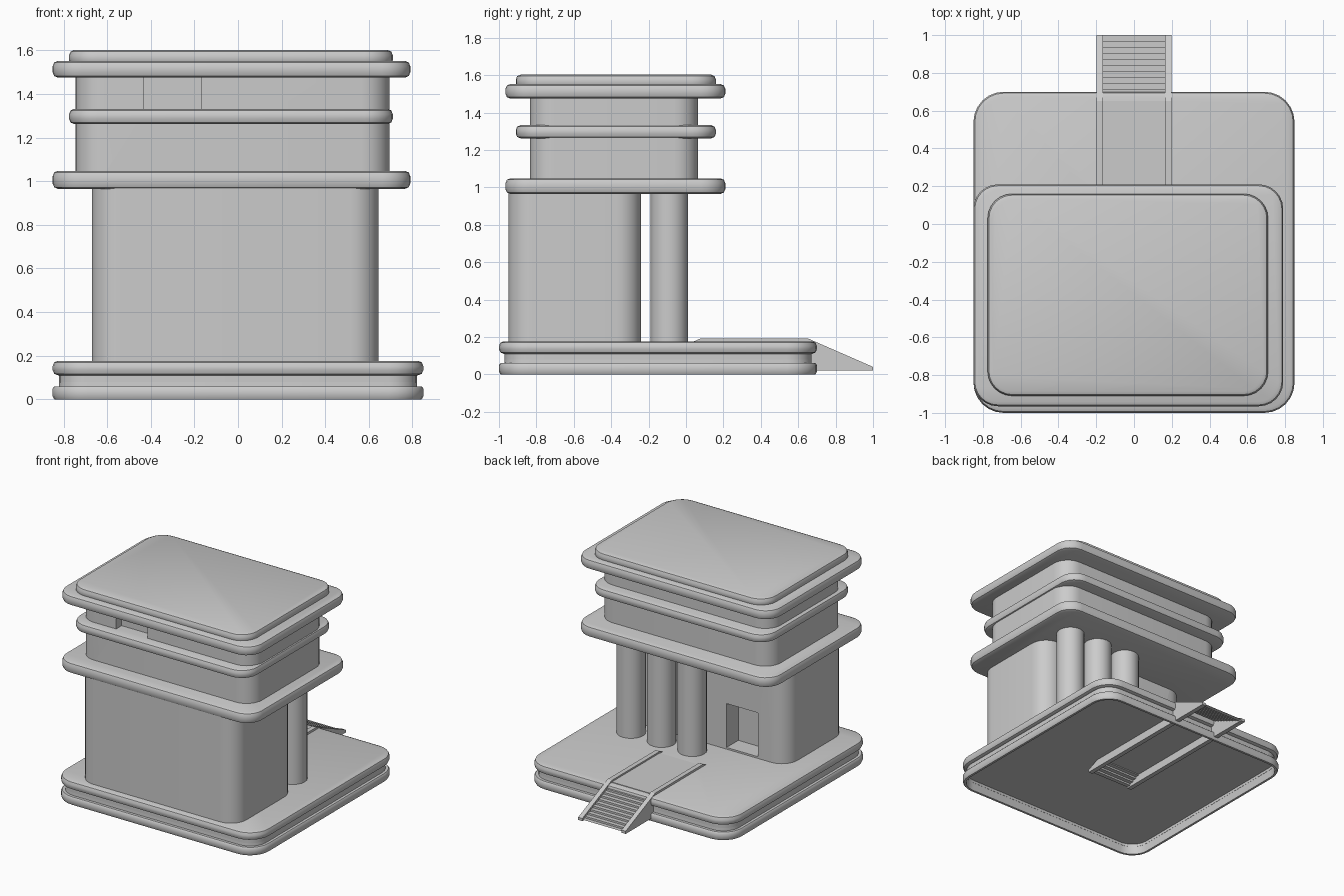
import bpy, bmesh, math

if "Cube" in bpy.data.objects:
    bpy.data.objects.remove(bpy.data.objects["Cube"])

X0, X1 = -0.85, 0.79          # wide slab extents
MX0, MX1 = -0.775, 0.71       # narrow band extents


def make_object(name, bm, smooth=True):
    bmesh.ops.recalc_face_normals(bm, faces=bm.faces)
    mesh = bpy.data.meshes.new(name)
    bm.to_mesh(mesh)
    bm.free()
    ob = bpy.data.objects.new(name, mesh)
    bpy.context.collection.objects.link(ob)
    if smooth:
        bpy.ops.object.select_all(action='DESELECT')
        ob.select_set(True)
        bpy.context.view_layer.objects.active = ob
        bpy.ops.object.shade_smooth_by_angle(angle=math.radians(40))
    return ob


def rounded_stack(name, x0, x1, y0, y1, r, rings, seg=6):
    """Rounded rectangle lofted through (inset, z) rings and capped."""
    bm = bmesh.new()
    loops = []
    for inset, z in rings:
        rad = r - inset
        loop = []
        corners = [(x1 - r, y1 - r), (x0 + r, y1 - r), (x0 + r, y0 + r), (x1 - r, y0 + r)]
        for c, (cx, cy) in enumerate(corners):
            for i in range(seg + 1):
                a = math.pi / 2 * (c + i / seg)
                loop.append(bm.verts.new((cx + rad * math.cos(a), cy + rad * math.sin(a), z)))
        loops.append(loop)
    n = len(loops[0])
    for a, b in zip(loops, loops[1:]):
        for i in range(n):
            bm.faces.new((a[i], a[(i + 1) % n], b[(i + 1) % n], b[i]))
    bm.faces.new(loops[0])
    bm.faces.new(loops[-1])
    return make_object(name, bm)


def soft_rings(z0, z1, e=0.025):
    """Ring profile of a slab with rounded top and bottom edges."""
    arc = [(e * (1 - math.cos(t)), e * (1 - math.sin(t))) for t in (0, math.pi / 4, math.pi / 2)]
    arc.reverse()                                   # offset in first, full depth last
    low = [(e * (1 - math.sin(t)), z0 + e * (1 - math.cos(t))) for t in (0, math.pi / 4, math.pi / 2)]
    return low + [(i, z0 + z1 - z) for i, z in reversed(low)]


def extrude_side(name, outline, x0, x1):
    """Closed (y, z) outline extruded along x."""
    bm = bmesh.new()
    face = bm.faces.new([bm.verts.new((x0, y, z)) for y, z in outline])
    ext = bmesh.ops.extrude_face_region(bm, geom=[face])
    bmesh.ops.translate(bm, vec=(x1 - x0, 0, 0),
                        verts=[v for v in ext['geom'] if isinstance(v, bmesh.types.BMVert)])
    return make_object(name, bm, smooth=False)


def cut(target, name, x0, x1, y0, y1, z0, z1):
    """Recess with a box cutter."""
    cutter = extrude_side(name, [(y0, z0), (y1, z0), (y1, z1), (y0, z1)], x0, x1)
    cutter.hide_render = True
    cutter.hide_viewport = True
    mod = target.modifiers.new("recess", 'BOOLEAN')
    mod.object = cutter
    mod.solver = 'EXACT'


# Grooved base, underside slightly hollow
rounded_stack("base_plinth", -0.85, 0.85, -1.0, 0.7, 0.16,
              [(0.03, 0.08), (0.025, 0.0), (0.008, 0.0), (0, 0.015), (0, 0.05), (0.008, 0.06),
               (0.03, 0.06), (0.03, 0.11)] + soft_rings(0.11, 0.177))

# Lower storey with door recess at the back
body = rounded_stack("lower_storey", -0.67, 0.645, -0.95, -0.24, 0.13, [(0, 0.165), (0, 0.985)], 8)
cut(body, "door_cutter", -0.43, -0.17, -0.38, -0.1, 0.19, 0.52)

# Porch columns
for i in range(3):
    bm = bmesh.new()
    bmesh.ops.create_cone(bm, cap_ends=True, segments=20, radius1=0.1, radius2=0.1, depth=0.82)
    bmesh.ops.translate(bm, verts=bm.verts, vec=(0.01 + 0.255 * i, -0.09, 0.575))
    make_object(f"column_{i + 1}", bm)

# Upper storey with window recess at the front
upper = rounded_stack("upper_storey", -0.745, 0.695, -0.835, 0.065, 0.13, [(0, 1.03), (0, 1.5)], 8)
cut(upper, "window_cutter", -0.43, -0.17, -1.0, -0.77, 1.32, 1.48)

# Floor slab, middle band, roof slab, roof cap
rounded_stack("floor_slab", X0, X1, -0.965, 0.21, 0.13, soft_rings(0.965, 1.048))
rounded_stack("middle_band", MX0, MX1, -0.91, 0.16, 0.13, soft_rings(1.262, 1.332))
rounded_stack("roof_slab", X0, X1, -0.965, 0.21, 0.13, soft_rings(1.475, 1.552))
rounded_stack("roof_cap", MX0, MX1, -0.91, 0.16, 0.13, soft_rings(1.53, 1.602))

# Walkway with a flight of steps at each end, mirrored about its middle
MID, HALF_FLAT, HALF = 0.365, 0.285, 0.635
STEPS = 11
flight = []
for i in range(STEPS):
    y = HALF_FLAT + (HALF - HALF_FLAT) * i / STEPS
    z = 0.181 - 0.15 * i / STEPS
    flight += [(y, z), (y, z - 0.15 / STEPS)]
flight.append((HALF, flight[-1][1]))
line = [(MID - y, z) for y, z in reversed(flight)] + [(MID + y, z) for y, z in flight]
bm = bmesh.new()
pairs = [(bm.verts.new((-0.165, y, z)), bm.verts.new((0.165, y, z))) for y, z in line]
for (a, b), (c, d) in zip(pairs, pairs[1:]):
    bm.faces.new((a, b, d, c))
make_object("walkway_steps", bm, smooth=False)

# Side stringers of the walkway
side = [(MID - HALF, 0.02), (MID + HALF, 0.02), (MID + HALF, 0.04),
        (MID + HALF_FLAT, 0.193), (MID - HALF_FLAT, 0.193), (MID - HALF, 0.04)]
for label, x in (("left", -0.198), ("right", 0.163)):
    extrude_side(f"{label}_stringer", side, x, x + 0.035)
